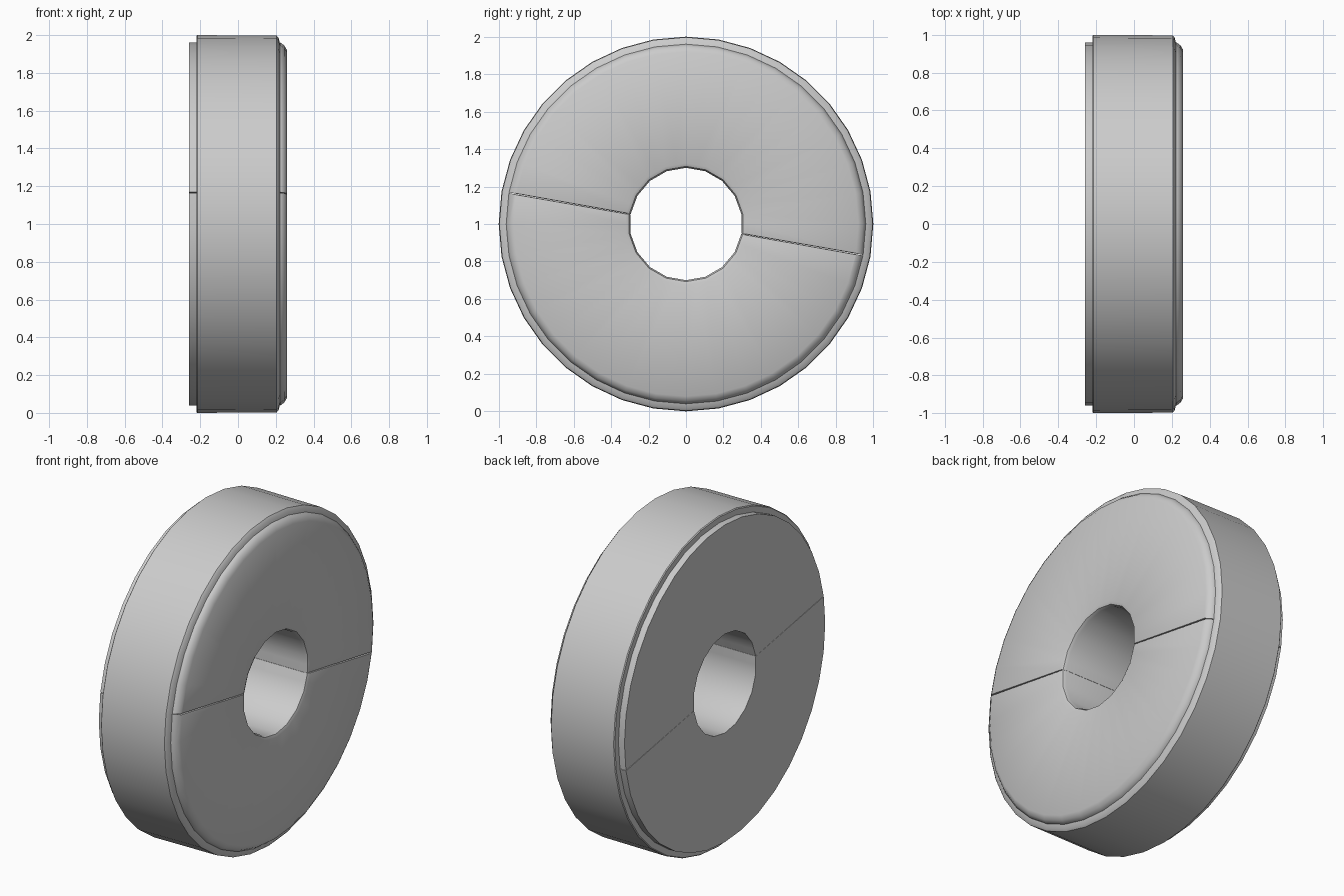
import bpy, bmesh
from math import radians, sin, cos

if "Cube" in bpy.data.objects:
    bpy.data.objects.remove(bpy.data.objects["Cube"])


def revolve(name, profile, start, end, steps, seam_bevel=0.0):
    """Spin a closed (x, radius, coarse) profile about the x axis through z = 1."""
    closed = abs(end - start) >= 360
    bm = bmesh.new()
    rings = []
    for i in range(steps if closed else steps + 1):
        a = radians(start + (end - start) * i / steps)
        ring = []
        for x, r, coarse in profile:
            # coarse points use half the number of sides
            k = r * cos(radians((end - start) / steps)) if coarse and i % 2 else r
            ring.append(bm.verts.new((x, k * cos(a), k * sin(a))))
        rings.append(ring)
    n = len(profile)
    for i in range(steps):
        p, q = rings[i], rings[(i + 1) % len(rings)]
        for j in range(n):
            bm.faces.new((p[j], p[(j + 1) % n], q[(j + 1) % n], q[j]))
    if not closed:
        caps = [bm.faces.new(rings[0]), bm.faces.new(rings[-1])]
        # soften the split line on the +x face
        edges = [e for f in caps for e in f.edges
                 if all(v.co.x > 0.255 for v in e.verts)]
        bmesh.ops.bevel(bm, geom=edges, offset=seam_bevel, segments=2,
                        profile=0.5, affect='EDGES')
    bmesh.ops.recalc_face_normals(bm, faces=bm.faces)
    mesh = bpy.data.meshes.new(name)
    bm.to_mesh(mesh)
    bm.free()
    ob = bpy.data.objects.new(name, mesh)
    ob.location.z = 1
    bpy.context.collection.objects.link(ob)
    bpy.ops.object.select_all(action='DESELECT')
    ob.select_set(True)
    bpy.context.view_layer.objects.active = ob
    bpy.ops.object.shade_smooth_by_angle(angle=radians(40))
    return ob


# Two half discs with a sharp -x side and rounded edges on the +x side
half_profile = [(-0.26, 0.30, True), (-0.26, 0.96, False), (0.225, 0.96, False),
                (0.245, 0.945, False), (0.26, 0.92, False),
                (0.26, 0.325, True), (0.253, 0.308, True), (0.235, 0.30, True)]
for name, turn in (("upper_half_disc", -10), ("lower_half_disc", 170)):
    revolve(name, half_profile, turn + 0.1, turn + 179.9, 18, 0.008)

# Outer band around both halves
band_profile = [(-0.22, 0.958, False), (-0.22, 0.995, False), (-0.215, 1.0, False),
                (0.205, 0.997, False), (0.215, 0.985, False), (0.222, 0.958, False)]
revolve("outer_band", band_profile, -10, 350, 36)
